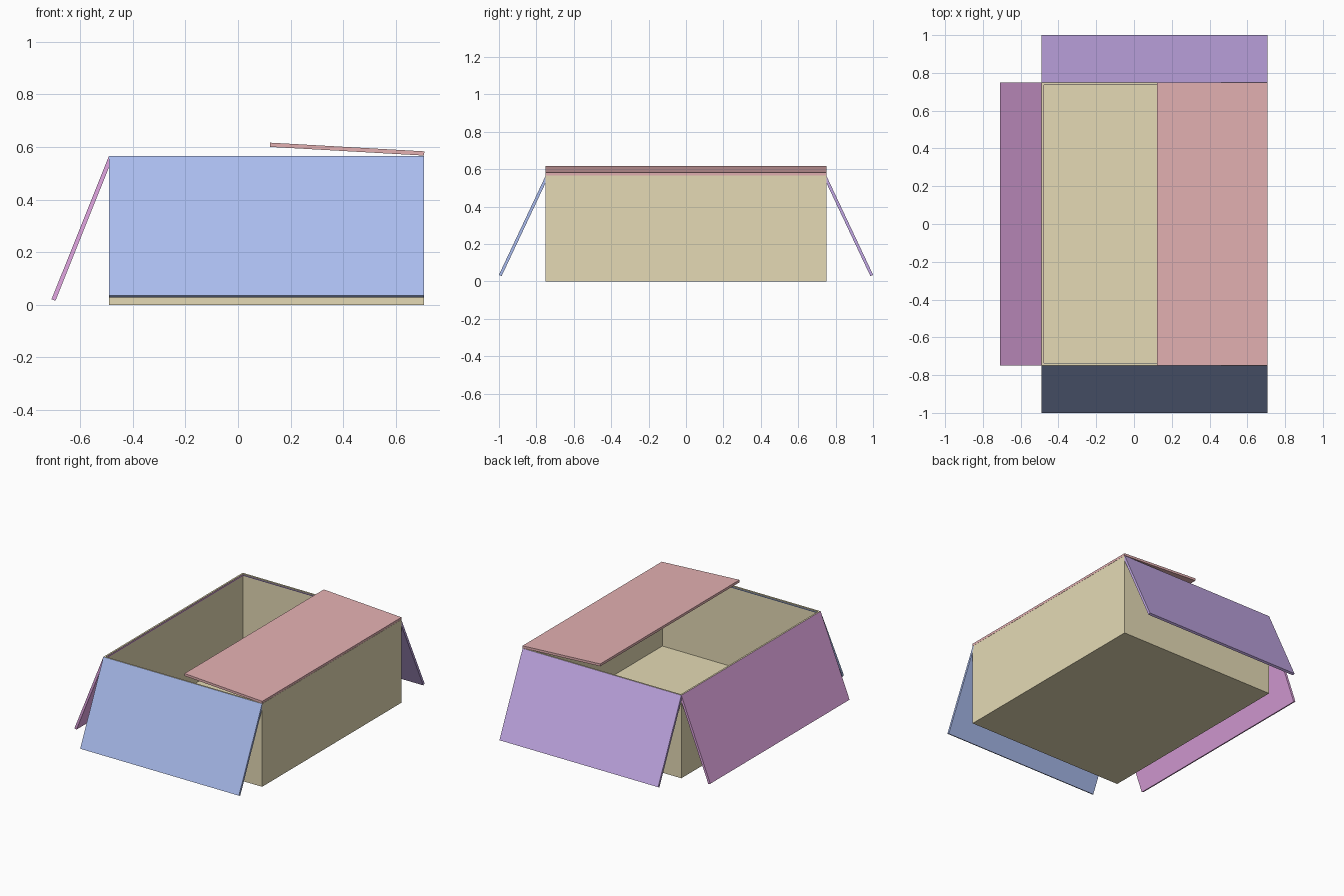
import bpy, bmesh
from mathutils import Vector, Matrix

if "Cube" in bpy.data.objects:
    bpy.data.objects.remove(bpy.data.objects["Cube"])

X0, X1, Y, H, T = -0.49, 0.707, 0.75, 0.566, 0.016
LENGTH = 0.587


def add_object(name, bm, color):
    bmesh.ops.recalc_face_normals(bm, faces=bm.faces)
    mesh = bpy.data.meshes.new(name)
    bm.to_mesh(mesh)
    bm.free()
    mat = bpy.data.materials.new(name + "_color")
    mat.diffuse_color = (*color, 1)
    mat.use_nodes = True
    mat.node_tree.nodes["Principled BSDF"].inputs["Base Color"].default_value = mat.diffuse_color
    mesh.materials.append(mat)
    obj = bpy.data.objects.new(name, mesh)
    bpy.context.collection.objects.link(obj)


def cuboid(lo, hi):
    lo, hi = Vector(lo), Vector(hi)
    size = hi - lo
    bm = bmesh.new()
    bmesh.ops.create_cube(bm, size=1, matrix=Matrix.Translation((lo + hi) / 2)
                          @ Matrix.Diagonal((*size, 1)))
    return bm


def flap(name, hinge, along, direction, inward, width, color):
    """Thin panel: outer face starts at the hinge line, thickness goes inward."""
    bm = cuboid((-width / 2, 0, 0), (width / 2, LENGTH, T))
    d = Vector(direction).normalized()
    a = Vector(along)
    n = a.cross(d)
    if n.dot(Vector(inward)) < 0:
        a, n = -a, -n
    rot = Matrix((a, d, n)).transposed().to_4x4()
    bm.transform(Matrix.Translation(hinge) @ rot)
    add_object(name, bm, color)


# Open carton: inset the top rim and sink the inner floor
bm = cuboid((X0, -Y, 0), (X1, Y, H))
bm.normal_update()
top = max(bm.faces, key=lambda f: f.calc_center_median().z)
bmesh.ops.inset_individual(bm, faces=[top], thickness=T)
res = bmesh.ops.extrude_discrete_faces(bm, faces=[top])
bmesh.ops.translate(bm, verts=res["faces"][0].verts, vec=(0, 0, T - H))
add_object("carton_body", bm, (0.78, 0.70, 0.46))

# Four hinged flaps
XM, W = (X0 + X1) / 2, X1 - X0
for name, s, color in (("front_flap", -1, (0.40, 0.50, 0.85)),
                       ("back_flap", 1, (0.54, 0.39, 0.78))):
    flap(name, (XM, s * Y, H), (1, 0, 0), (0, s * 0.25, -0.53),
         (0, -s, 0), W, color)
flap("left_flap", (X0, 0, H), (0, 1, 0), (-0.218, 0, -0.544),
     (1, 0, 0), 2 * Y, (0.76, 0.38, 0.76))
flap("right_flap", (X1, 0, H + 0.001), (0, 1, 0), (-0.586, 0, 0.033),
     (0, 0, 1), 2 * Y, (0.78, 0.44, 0.45))
